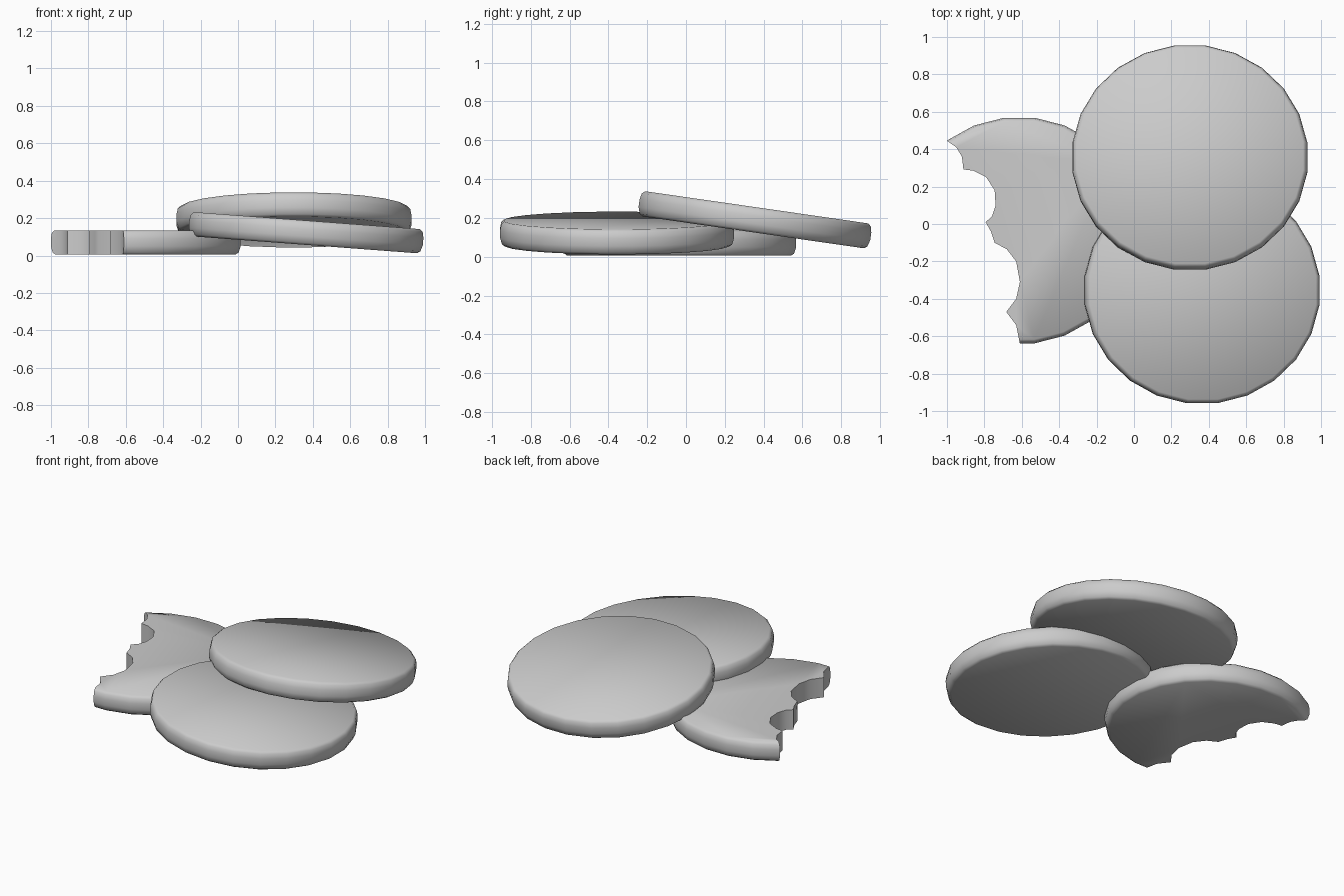
import bpy, bmesh
from math import radians, cos, sin, pi

if "Cube" in bpy.data.objects:
    bpy.data.objects.remove(bpy.data.objects["Cube"])

SEGS = 24
# rim profile: (radius fraction, height) from bottom to top
PROFILE = [(0.955, -0.065), (0.982, -0.054), (1.0, -0.02), (1.0, 0.02),
           (0.99, 0.05), (0.965, 0.065)]


def mesh_object(name, bm):
    bmesh.ops.recalc_face_normals(bm, faces=bm.faces)
    me = bpy.data.meshes.new(name)
    bm.to_mesh(me)
    bm.free()
    ob = bpy.data.objects.new(name, me)
    bpy.context.collection.objects.link(ob)
    return ob


def cookie(name, loc, rot, rx=0.633, ry=0.608):
    bm = bmesh.new()
    rings = [[bm.verts.new((rx * r * cos(2 * pi * (i + 0.5) / SEGS),
                            ry * r * sin(2 * pi * (i + 0.5) / SEGS), z))
              for i in range(SEGS)] for r, z in PROFILE]
    for a, b in zip(rings, rings[1:]):
        for i in range(SEGS):
            j = (i + 1) % SEGS
            bm.faces.new((a[i], a[j], b[j], b[i]))
    bm.faces.new(rings[0][::-1])
    bm.faces.new(rings[-1])
    ob = mesh_object(name, bm)
    ob.location = loc
    ob.rotation_euler = [radians(a) for a in rot]
    return ob


# three overlapping round biscuits
bitten = cookie("bitten_cookie", (-0.613, -0.035, 0.070), (0, 0, 0))
lower = cookie("lower_cookie", (0.364, -0.355, 0.122), (0, 4.3, 0))
upper = cookie("upper_cookie", (0.299, 0.355, 0.19), (-8.2, 0, 0))

# scalloped bite outline, closed well outside the biscuit
BITE = [(-1.05, 0.48), (-1.0, 0.445), (-0.95, 0.41), (-0.92, 0.36), (-0.912, 0.292),
        (-0.86, 0.285), (-0.79, 0.25), (-0.745, 0.18), (-0.74, 0.10),
        (-0.76, 0.04), (-0.793, 0.01), (-0.765, -0.04), (-0.745, -0.10),
        (-0.68, -0.135), (-0.63, -0.20), (-0.61, -0.31), (-0.63, -0.40),
        (-0.683, -0.47), (-0.63, -0.54), (-0.61, -0.64), (-0.605, -0.8),
        (-1.5, -0.8), (-1.5, 0.48)]
bm = bmesh.new()
face = bm.faces.new([bm.verts.new((x, y, -0.2)) for x, y in BITE])
ext = bmesh.ops.extrude_face_region(bm, geom=[face])
bmesh.ops.translate(bm, vec=(0, 0, 0.6),
                    verts=[v for v in ext["geom"] if isinstance(v, bmesh.types.BMVert)])
cutter = mesh_object("bite_cutter", bm)
cutter.hide_render = True
cutter.hide_viewport = False
cutter.display_type = 'WIRE'

mod = bitten.modifiers.new("bite", 'BOOLEAN')
mod.operation = 'DIFFERENCE'
mod.solver = 'EXACT'
mod.object = cutter
bpy.context.view_layer.objects.active = bitten
bpy.ops.object.select_all(action='DESELECT')
bitten.select_set(True)
bpy.ops.object.modifier_apply(modifier=mod.name)
bpy.data.objects.remove(cutter)

# smooth rims, crisp bite edges
for ob in (bitten, lower, upper):
    ob.select_set(True)
bpy.ops.object.shade_smooth_by_angle(angle=radians(50))
